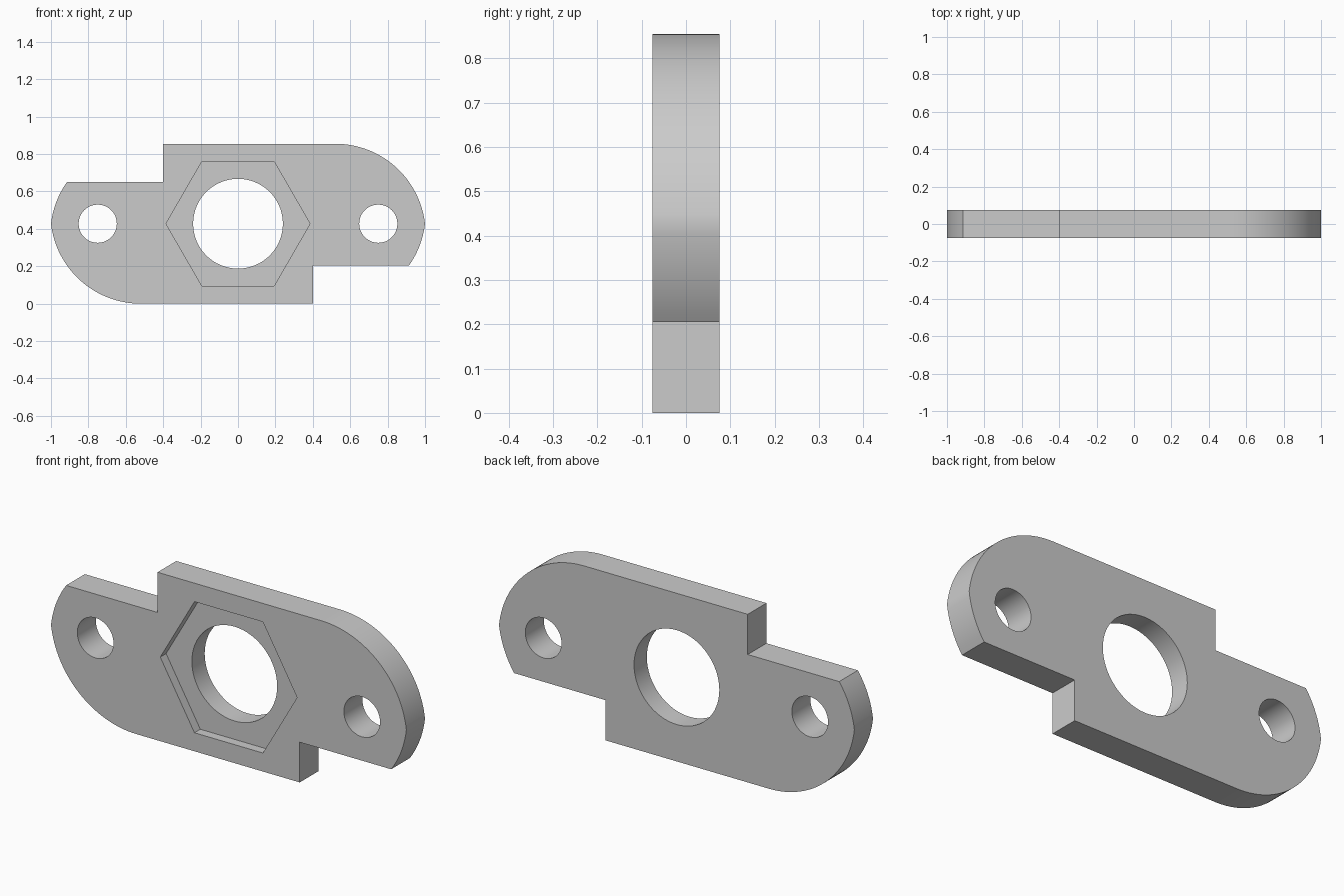
import bpy, bmesh, math
from mathutils import Matrix, Vector

cube = bpy.data.objects.get("Cube")
if cube:
    bpy.data.objects.remove(cube)

HALF_H, HALF_T = 0.4275, 0.075
ARC_X, ARC_R = 0.52, 0.483
POCKET = 0.047

grey = bpy.data.materials.new("plain grey")
grey.use_nodes = True
colour = (0.6, 0.6, 0.6, 1)
grey.diffuse_color = colour
grey.node_tree.nodes["Principled BSDF"].inputs["Base Color"].default_value = colour


def prism(name, points, y0, y1):
    """Extrude an (x, z) outline from y0 to y1."""
    bm = bmesh.new()
    face = bm.faces.new([bm.verts.new((x, y0, z + HALF_H)) for x, z in points])
    ext = bmesh.ops.extrude_face_region(bm, geom=[face])
    verts = [v for v in ext["geom"] if isinstance(v, bmesh.types.BMVert)]
    bmesh.ops.translate(bm, verts=verts, vec=(0, y1 - y0, 0))
    bmesh.ops.recalc_face_normals(bm, faces=bm.faces)
    mesh = bpy.data.meshes.new(name)
    bm.to_mesh(mesh)
    bm.free()
    mesh.materials.append(grey)
    obj = bpy.data.objects.new(name, mesh)
    bpy.context.collection.objects.link(obj)
    return obj


def ring(x, radius, sides):
    return [(x + radius * math.cos(math.tau * i / sides),
             radius * math.sin(math.tau * i / sides)) for i in range(sides)]


def arc(cz, start, end, steps):
    return [(ARC_X + ARC_R * math.cos(a), cz + ARC_R * math.sin(a))
            for a in (start + (end - start) * i / steps for i in range(steps + 1))]


# Half of the outline: notch corner, lower end arc, upper end arc
offset = ARC_R - HALF_H
notch_z = -0.223
tip = math.asin(offset / ARC_R)
low = math.asin((notch_z - offset) / ARC_R)
half = [(0.4, -HALF_H), (0.4, notch_z)]
half += arc(offset, low, -tip, 10)[:-1]
half += arc(-offset, tip, math.pi / 2, 32)
# The other half is the same outline turned by 180 degrees
plate = prism("flange_plate", half + [(-x, -z) for x, z in half], -HALF_T, HALF_T)

# Hexagonal pocket, centre bore and the two mounting holes
cutters = [
    prism("hex_pocket_cutter", ring(0, 0.385, 6), -HALF_T - 0.1, -HALF_T + POCKET),
    prism("bore_cutter", ring(0, 0.24, 64), -0.2, 0.2),
    prism("left_hole_cutter", ring(0.75, 0.102, 48), -0.2, 0.2),
    prism("right_hole_cutter", ring(-0.75, 0.102, 48), -0.2, 0.2),
]
bpy.context.view_layer.objects.active = plate
for cutter in cutters:
    mod = plate.modifiers.new(cutter.name, "BOOLEAN")
    mod.operation, mod.solver, mod.object = "DIFFERENCE", "EXACT", cutter
    bpy.ops.object.modifier_apply(modifier=mod.name)
    bpy.data.objects.remove(cutter)

bpy.ops.object.select_all(action="DESELECT")
plate.select_set(True)
bpy.ops.object.shade_smooth_by_angle(angle=math.radians(30))
